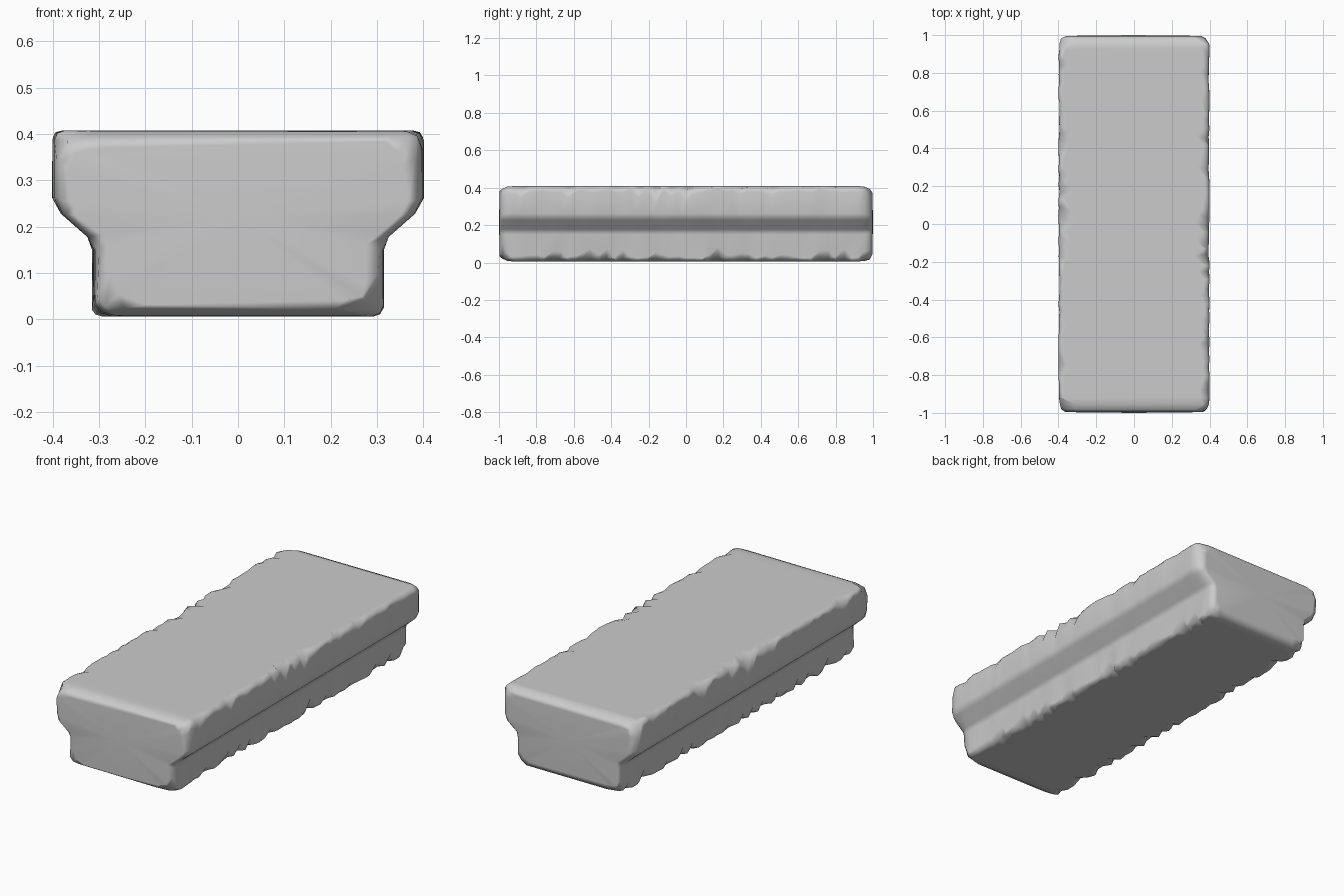
import bpy, bmesh, random

if "Cube" in bpy.data.objects:
    bpy.data.objects.remove(bpy.data.objects["Cube"])

rng = random.Random(7)
TOP, BOTTOM, MID = 0.408, 0.006, 0.205


def chip():
    """Random size of the worn corner, now and then a deeper chip."""
    return rng.uniform(0.055, 0.085) if rng.random() < 0.3 else rng.uniform(0.022, 0.045)


def half_profile(worn):
    """Right half of the section, bottom to top, with chipped corners."""
    b, t = chip() + worn, chip() + worn
    lo = 0.313 + rng.uniform(-0.003, 0.002)
    hi = 0.398 + rng.uniform(-0.004, 0.003)
    bz, tz = b * rng.uniform(0.6, 1.0), t * rng.uniform(0.6, 1.1)
    return [(lo - b, BOTTOM), (lo - b * 0.3, BOTTOM + bz * 0.3), (lo, BOTTOM + bz),
            (lo, 0.150), (0.325, 0.178), (0.382, 0.228), (hi, 0.262),
            (hi, TOP - tz), (hi - t * 0.28, TOP - tz * 0.28), (hi - t, TOP)]


def ring(bm, y, inset=0.0, worn=0.0, jitter=0.0):
    """One closed section at y, shrunk by inset for the rounded ends."""
    right = half_profile(worn)
    left = [(-x, z) for x, z in reversed(half_profile(worn))]
    verts = []
    for x, z in right + left:
        i = inset * rng.uniform(0.7, 1.3)
        verts.append(bm.verts.new((x * (1 - i / 0.36),
                                   y + rng.uniform(-jitter, jitter),
                                   MID + (z - MID) * (1 - i / MID))))
    return verts


bm = bmesh.new()

# Stations along the length, closing in towards both ends
N = 44
end = [(0.996, 0.034, 0.03), (0.982, 0.014, 0.022), (0.955, 0.003, 0.01)]
rings = [ring(bm, -y, i, w) for y, i, w in end]
rings += [ring(bm, -0.925 + 1.85 * k / N, jitter=0.01) for k in range(N + 1)]
rings += [ring(bm, y, i, w) for y, i, w in reversed(end)]

# Skin between sections, then the end faces
for a, b in zip(rings, rings[1:]):
    n = len(a)
    for j in range(n):
        bm.faces.new((a[j], a[(j + 1) % n], b[(j + 1) % n], b[j]))
bm.faces.new(rings[0])
bm.faces.new(rings[-1])
bmesh.ops.recalc_face_normals(bm, faces=bm.faces)

# Slightly domed end faces
for s, r in ((-1, rings[0]), (1, rings[-1])):
    cap = [f for f in bm.faces if len(f.verts) > 4 and f.calc_center_median().y * s > 0]
    centre = bmesh.ops.poke(bm, faces=cap)["verts"][0]
    centre.co = (0, s * 1.0, 0.22)

mesh = bpy.data.meshes.new("stone_block")
bm.to_mesh(mesh)
bm.free()
block = bpy.data.objects.new("stone_block", mesh)
bpy.context.collection.objects.link(block)

# Soft worn shading that keeps the large faces flat
for p in mesh.polygons:
    p.use_smooth = True
wn = block.modifiers.new("flat_faces", 'WEIGHTED_NORMAL')
wn.weight = 80
